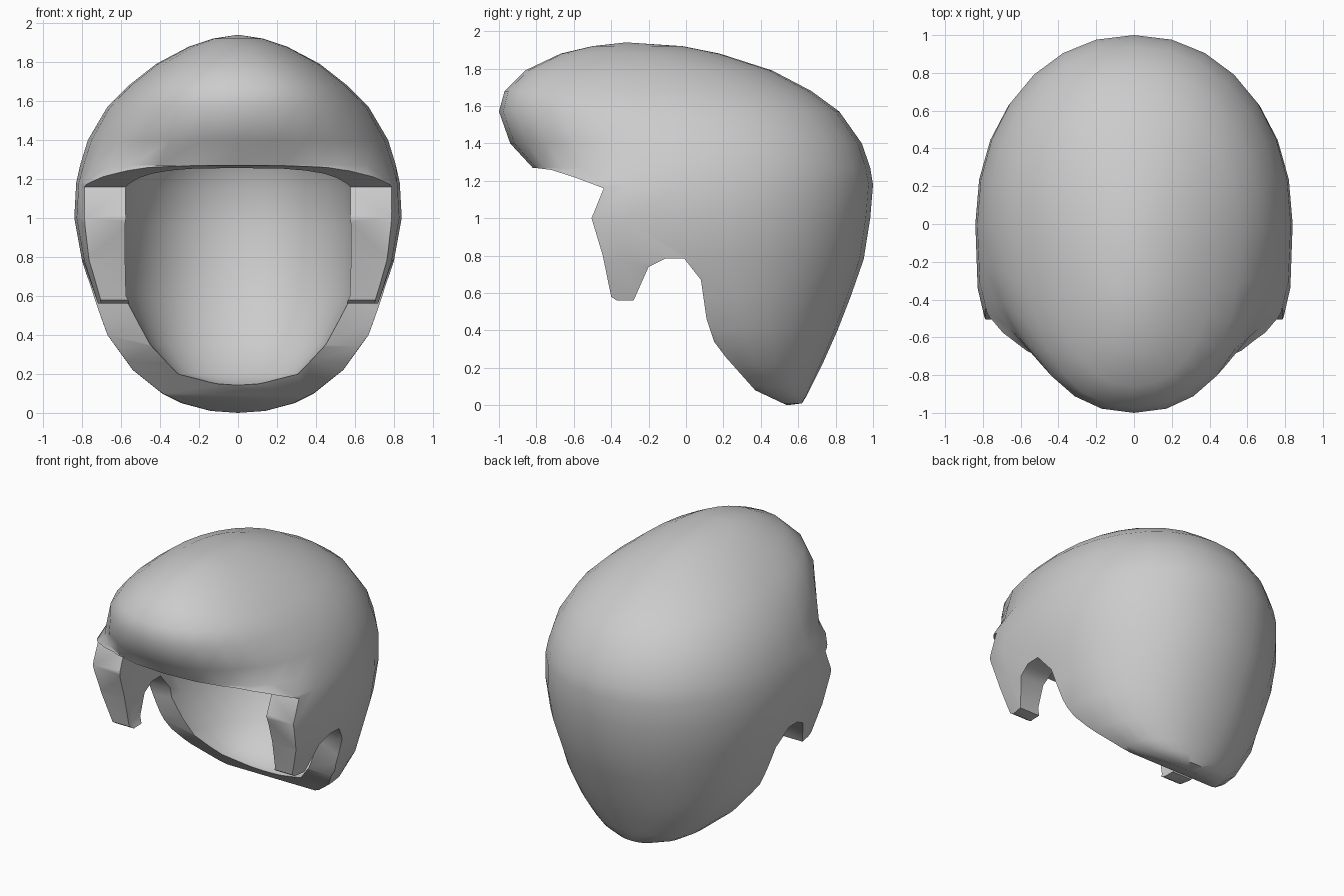
import bpy, bmesh, math

if "Cube" in bpy.data.objects:
    bpy.data.objects.remove(bpy.data.objects["Cube"])


def loft(name, rings, n_seg, bottom_tip, top_tip):
    """Stack horizontal egg-shaped rings: (z, y_front, y_widest, y_back, half_width, front_power)."""
    bm = bmesh.new()
    loops = []
    for z, yf, yc, yb, w, p in rings:
        loop = []
        for i in range(n_seg):
            a = 2 * math.pi * i / n_seg
            c, s = math.cos(a), math.sin(a)
            e = 2 / (p if s < 0 else 2.1)
            x = math.copysign(abs(c) ** e, c) * w
            y = yc + (abs(s) ** e * (yb - yc) if s > 0 else -abs(s) ** e * (yc - yf))
            loop.append(bm.verts.new((x, y, z)))
        loops.append(loop)
    for lo, hi in zip(loops, loops[1:]):
        for i in range(n_seg):
            j = (i + 1) % n_seg
            bm.faces.new((lo[i], lo[j], hi[j], hi[i]))
    for loop, tip in ((loops[0], bottom_tip), (loops[-1], top_tip)):
        t = bm.verts.new(tip)
        for i in range(n_seg):
            bm.faces.new((loop[i], loop[(i + 1) % n_seg], t))
    return finish(name, bm)


def prism(name, profile, half_width):
    """Extrude a side profile (y, z) across x."""
    bm = bmesh.new()
    face = bm.faces.new([bm.verts.new((-half_width, y, z)) for y, z in profile])
    ext = bmesh.ops.extrude_face_region(bm, geom=[face])
    verts = [v for v in ext["geom"] if isinstance(v, bmesh.types.BMVert)]
    bmesh.ops.translate(bm, verts=verts, vec=(2 * half_width, 0, 0))
    return finish(name, bm)


def finish(name, bm):
    bmesh.ops.recalc_face_normals(bm, faces=bm.faces)
    me = bpy.data.meshes.new(name)
    bm.to_mesh(me)
    bm.free()
    ob = bpy.data.objects.new(name, me)
    bpy.context.collection.objects.link(ob)
    return ob


def cut(target, cutter):
    cutter.hide_render = True
    bpy.context.view_layer.objects.active = target
    mod = target.modifiers.new("cut", "BOOLEAN")
    mod.operation = "DIFFERENCE"
    mod.solver = "EXACT"
    mod.object = cutter
    bpy.ops.object.modifier_apply(modifier=mod.name)
    bpy.data.objects.remove(cutter)


# Outer hair volume
hair = loft("hair_shell", [
    (0.01, 0.44, 0.54, 0.62, 0.14, 2),
    (0.05, 0.20, 0.48, 0.645, 0.29, 2),
    (0.10, 0.00, 0.40, 0.67, 0.39, 2.5),
    (0.22, -0.40, 0.27, 0.73, 0.54, 3),
    (0.40, -0.80, 0.15, 0.81, 0.67, 3.5),
    (0.58, -0.80, 0.08, 0.88, 0.735, 3.5),
    (0.78, -0.80, 0.03, 0.95, 0.80, 3.5),
    (1.00, -0.80, 0.00, 0.985, 0.84, 3.5),
    (1.18, -0.79, 0.00, 1.00, 0.83, 3.2),
    (1.27, -0.82, 0.00, 0.985, 0.81, 2.4),
    (1.40, -0.94, 0.00, 0.94, 0.77, 2.1),
    (1.57, -1.00, -0.03, 0.82, 0.67, 2.2),
    (1.68, -0.97, -0.08, 0.67, 0.56, 2.3),
    (1.79, -0.86, -0.15, 0.46, 0.42, 2.2),
    (1.88, -0.67, -0.25, 0.18, 0.25, 2),
    (1.92, -0.50, -0.30, -0.02, 0.13, 2),
], 28, (0, 0.54, 0.0), (0, -0.32, 1.94))

# Hollow for the head
hollow = loft("head_hollow", [
    (0.15, 0.10, 0.28, 0.36, 0.12, 2),
    (0.20, -0.30, 0.25, 0.46, 0.31, 3),
    (0.35, -0.77, 0.15, 0.61, 0.45, 4),
    (0.60, -0.77, 0.02, 0.75, 0.59, 4),
    (0.95, -0.76, 0.00, 0.83, 0.61, 4),
    (1.15, -0.75, 0.00, 0.82, 0.60, 4),
    (1.30, -0.70, 0.00, 0.77, 0.55, 3),
    (1.50, -0.52, 0.00, 0.62, 0.42, 2.2),
    (1.65, -0.30, 0.05, 0.38, 0.23, 2),
], 28, (0, 0.29, 0.14), (0, 0.05, 1.70))
cut(hair, hollow)

# Side outline: brim, sideburn, ear notch and nape
outline = prism("side_outline", [
    (-1.3, 1.285), (-0.80, 1.268), (-0.72, 1.258), (-0.60, 1.22), (-0.44, 1.16),
    (-0.505, 1.00), (-0.445, 0.80), (-0.40, 0.58), (-0.37, 0.56), (-0.28, 0.56),
    (-0.20, 0.74), (-0.11, 0.785), (-0.01, 0.785), (0.08, 0.67), (0.11, 0.46),
    (0.15, 0.34), (0.21, 0.26), (0.37, 0.08), (0.54, 0.0), (0.54, -0.3), (-1.3, -0.3),
], 1.2)
cut(hair, outline)

# Smooth shading with crisp rims
bpy.ops.object.select_all(action="DESELECT")
hair.select_set(True)
bpy.context.view_layer.objects.active = hair
bpy.ops.object.shade_smooth_by_angle(angle=math.radians(40))
